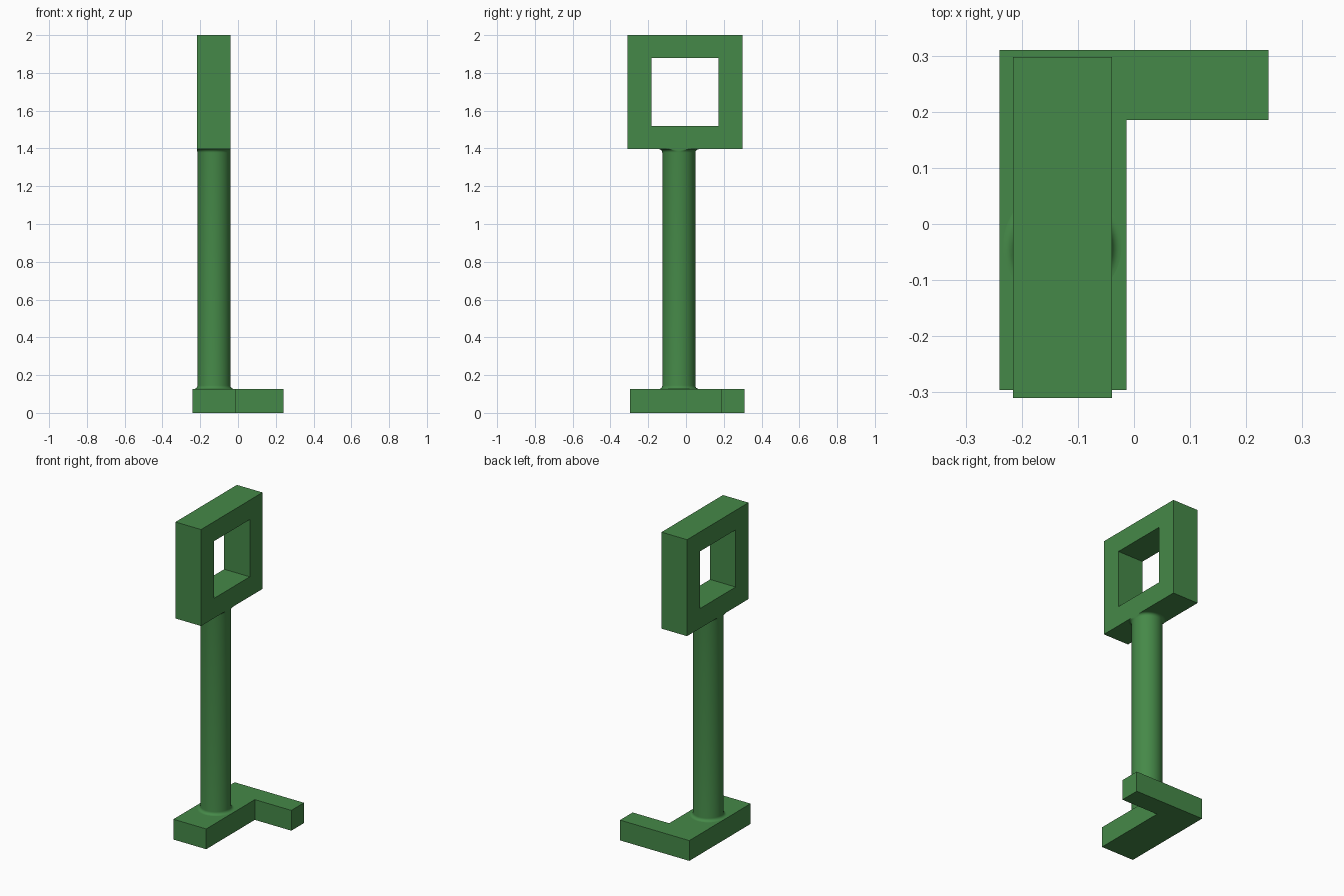
import bpy, bmesh, math

if "Cube" in bpy.data.objects:
    bpy.data.objects.remove(bpy.data.objects["Cube"])

green = bpy.data.materials.new("green")
green.diffuse_color = (0.06, 0.25, 0.065, 1)
green.use_nodes = True
green.node_tree.nodes["Principled BSDF"].inputs["Base Color"].default_value = green.diffuse_color


def finish(name, bm):
    bmesh.ops.recalc_face_normals(bm, faces=bm.faces)
    mesh = bpy.data.meshes.new(name)
    bm.to_mesh(mesh)
    bm.free()
    obj = bpy.data.objects.new(name, mesh)
    bpy.context.collection.objects.link(obj)
    mesh.materials.append(green)
    return obj


def extrude_face(bm, face, offset):
    geo = bmesh.ops.extrude_face_region(bm, geom=[face])["geom"]
    verts = [g for g in geo if isinstance(g, bmesh.types.BMVert)]
    bmesh.ops.translate(bm, verts=verts, vec=offset)


# L-shaped foot
bm = bmesh.new()
outline = [(-0.24, -0.296), (-0.013, -0.296), (-0.013, 0.185),
           (0.24, 0.185), (0.24, 0.31), (-0.24, 0.31)]
foot_face = bm.faces.new([bm.verts.new((x, y, 0)) for x, y in outline])
extrude_face(bm, foot_face, (0, 0, 0.127))
finish("foot", bm)

# Square frame: two rings of corners, front and back, joined by quads
X0, X1 = -0.216, -0.039
bm = bmesh.new()


def ring(x, y0, y1, z0, z1):
    return [bm.verts.new((x, y, z)) for y, z in
            ((y0, z0), (y1, z0), (y1, z1), (y0, z1))]


outer, inner = (-0.31, 0.298, 1.396, 2.0), (-0.183, 0.172, 1.52, 1.878)
loops = [ring(X0, *outer), ring(X1, *outer), ring(X1, *inner), ring(X0, *inner)]
for k in range(4):
    a, b = loops[k], loops[(k + 1) % 4]
    for i in range(4):
        j = (i + 1) % 4
        bm.faces.new((a[i], a[j], b[j], b[i]))
finish("frame", bm)

# Round post with a small fillet at each end
CX, CY, R, F = -0.1275, -0.038, 0.0875, 0.018
Z0, Z1, SIDES, STEPS = 0.127, 1.396, 64, 6
profile = []
for i in range(STEPS + 1):
    a = math.pi / 2 * i / STEPS
    profile.append((R + F * (1 - math.sin(a)), Z0 + F * (1 - math.cos(a))))
profile += [(r, Z0 + Z1 - z) for r, z in reversed(profile)]
bm = bmesh.new()
rings = []
for r, z in profile:
    row = []
    for s in range(SIDES):
        a = 2 * math.pi * s / SIDES
        x = CX + r * math.cos(a)
        if z > 1:  # upper fillet is trimmed flush with the frame
            x = min(max(x, X0), X1)
        row.append(bm.verts.new((x, CY + r * math.sin(a), z)))
    rings.append(row)
for a, b in zip(rings, rings[1:]):
    for s in range(SIDES):
        t = (s + 1) % SIDES
        bm.faces.new((a[s], a[t], b[t], b[s]))
bm.faces.new(rings[0])
bm.faces.new(rings[-1])
post = finish("post", bm)
bpy.context.view_layer.objects.active = post
post.select_set(True)
bpy.ops.object.shade_smooth_by_angle(angle=math.radians(35))
